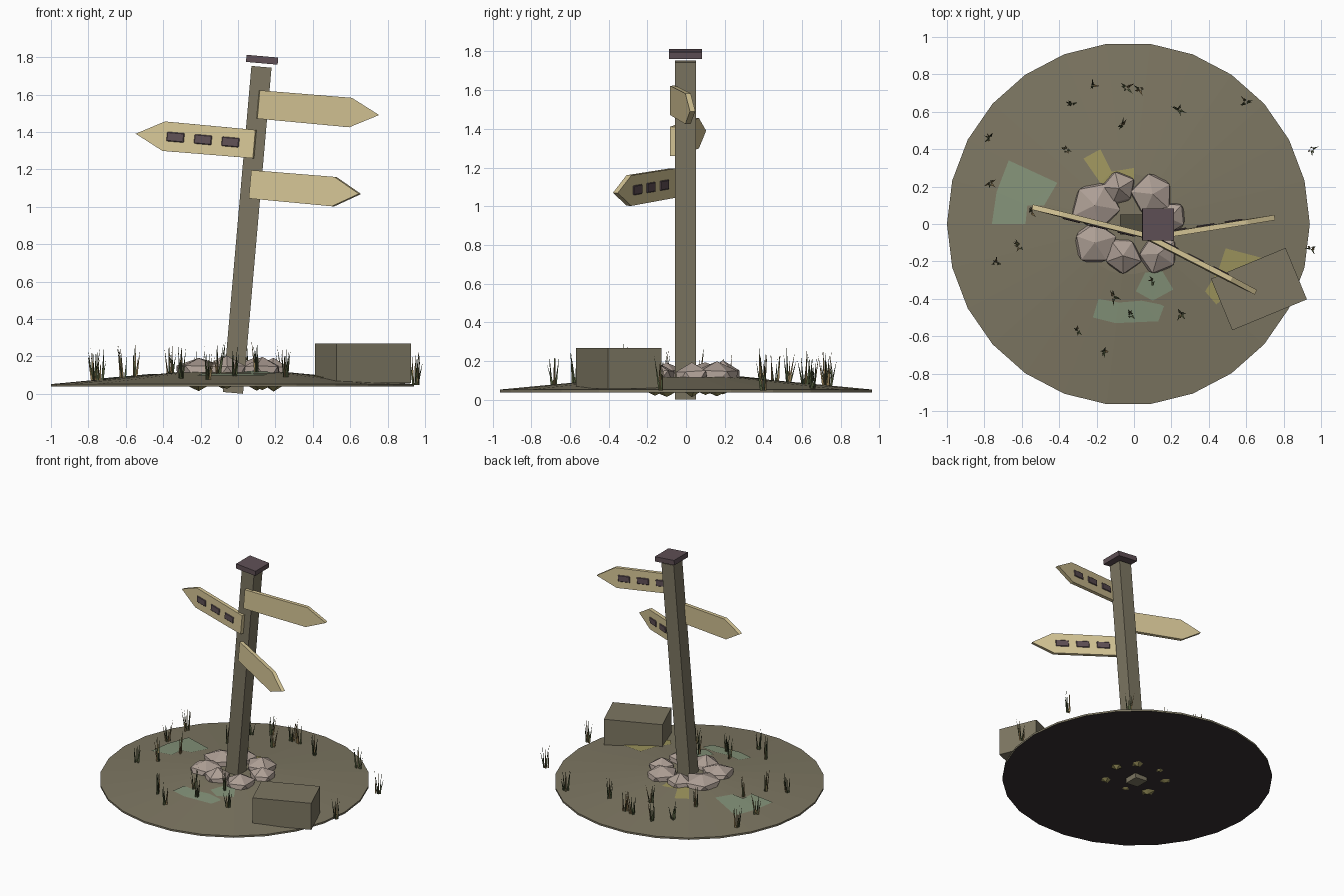
import bpy, bmesh, math, random
from mathutils import Matrix, Vector

cube = bpy.data.objects.get("Cube")
if cube:
    bpy.data.objects.remove(cube, do_unlink=True)
random.seed(4)


def material(name, r, g, b):
    m = bpy.data.materials.new(name)
    m.use_nodes = True
    m.diffuse_color = (r, g, b, 1)
    m.node_tree.nodes["Principled BSDF"].inputs["Base Color"].default_value = (r, g, b, 1)
    return m


EARTH = material("weathered_brown", 0.205, 0.183, 0.122)
SIGN = material("pale_wood", 0.68, 0.57, 0.31)
DARK = material("dark_plum", 0.115, 0.08, 0.092)
SOIL = material("dark_soil", 0.04, 0.031, 0.032)
STONE = material("stone", 0.42, 0.345, 0.30)
MOSS = material("moss_green", 0.23, 0.29, 0.19)
DRY = material("dry_yellow", 0.34, 0.30, 0.11)
BLADE = material("grass_green", 0.075, 0.095, 0.04)
STRAW = material("grass_straw", 0.30, 0.21, 0.09)


def finish(name, bm, mats, matrix=Matrix()):
    bmesh.ops.transform(bm, matrix=matrix, verts=bm.verts)
    mesh = bpy.data.meshes.new(name)
    bm.to_mesh(mesh)
    bm.free()
    for m in mats:
        mesh.materials.append(m)
    obj = bpy.data.objects.new(name, mesh)
    bpy.context.collection.objects.link(obj)
    return obj


def box(name, size, centre, mat, matrix=Matrix(), bevel=0):
    bm = bmesh.new()
    bmesh.ops.create_cube(bm, size=1)
    bmesh.ops.scale(bm, vec=size, verts=bm.verts)
    if bevel:
        bmesh.ops.bevel(bm, geom=bm.edges[:], offset=bevel, segments=1, affect='EDGES')
    return finish(name, bm, [mat], matrix @ Matrix.Translation(centre))


# Mound: stacked rings with a dark underside
MID = Vector((-0.03, 0, 0))
SIDES = 26


def ground_z(x, y):
    r = math.hypot(x - MID.x, y)
    return 0.052 + 0.066 * max(0, min(1, (0.97 - r) / 0.7))


bm = bmesh.new()
rings = []
for r, z in ((0.97, 0.038), (0.97, 0.052), (0.62, 0.085), (0.27, 0.118)):
    rings.append([bm.verts.new((MID.x + r * math.cos(a), r * math.sin(a), z))
                  for a in (i * math.tau / SIDES for i in range(SIDES))])
for lo, hi in zip(rings, rings[1:]):
    for i in range(SIDES):
        j = (i + 1) % SIDES
        bm.faces.new((lo[i], lo[j], hi[j], hi[i]))
bm.faces.new(rings[-1])
bm.faces.new(rings[0][::-1]).material_index = 1
finish("ground_mound", bm, [EARTH, SOIL])

# Ground patches: thin plates lying on the slope
patches = (
    ("moss_patch_left", MOSS, ((-.67, .34), (-.41, .22), (-.48, .1), (-.57, .1), (-.58, 0), (-.76, 0), (-.735, .17))),
    ("moss_patch_front", MOSS, ((-.22, -.5), (-.19, -.4), (-.08, -.42), (.04, -.41), (.14, -.43), (.16, -.44), (.13, -.52), (-.1, -.53))),
    ("moss_patch_near", MOSS, ((.01, -.36), (.06, -.26), (.15, -.25), (.21, -.35), (.1, -.41))),
    ("dry_patch_back", DRY, ((-.27, .35), (-.18, .4), (-.12, .28), (0, .3), (0, .22), (-.18, .22))),
    ("dry_patch_right", DRY, ((.49, -.13), (.68, -.18), (.6, -.3), (.44, -.43), (.38, -.36), (.45, -.25))),
)
for name, mat, outline in patches:
    bm = bmesh.new()
    face = bm.faces.new([bm.verts.new((x, y, ground_z(x, y) + 0.005)) for x, y in outline])
    face.normal_update()
    if face.normal.z < 0:
        face.normal_flip()
    bmesh.ops.triangulate(bm, faces=bm.faces[:])
    finish(name, bm, [mat])

# Leaning post and cap
LEAN = Matrix.Translation((-0.027, 0, 0.005)) @ Matrix.Rotation(math.radians(5), 4, 'Y')
box("post", (0.108, 0.108, 1.75), (0, -0.002, 0.875), EARTH, LEAN)
box("post_cap", (0.17, 0.172, 0.038), (0, -0.002, 1.788), DARK, LEAN)


# Pointed boards, each with three dark plates on one face
def board(name, z, yaw):
    place = LEAN @ Matrix.Translation((0, -0.068, z)) @ Matrix.Rotation(math.radians(yaw), 4, 'Z')
    half, thick = 0.076, 0.028
    bm = bmesh.new()
    outline = ((0, -half), (0.5, -half - 0.003), (0.655, 0), (0.5, half + 0.003), (0, half))
    face = bm.faces.new([bm.verts.new((x, -thick / 2, h)) for x, h in outline])
    out = bmesh.ops.extrude_face_region(bm, geom=[face])
    moved = [v for v in out["geom"] if isinstance(v, bmesh.types.BMVert)]
    bmesh.ops.translate(bm, vec=(0, thick, 0), verts=moved)
    bmesh.ops.recalc_face_normals(bm, faces=bm.faces)
    finish(name, bm, [SIGN], place)
    for i in range(3):
        box(f"{name}_mark_{i + 1}", (0.096, 0.009, 0.05), (0.13 + 0.152 * i, thick / 2 + 0.003, 0),
            DARK, place, bevel=0.004)


board("upper_board", 1.548, 9)
board("middle_board", 1.335, 166)
board("lower_board", 1.119, -27)

# Block lying on the mound
box("block", (0.432, 0.298, 0.21), (0, 0, 0), EARTH,
    Matrix.Translation((0.668, -0.348, 0.163)) @ Matrix.Rotation(math.radians(22.5), 4, 'Z'))

# Ring of faceted stones round the post foot
stones = ((-.21, .1, .14), (-.08, .19, .095), (.1, .16, .12), (.19, .03, .1),
          (.13, -.16, .115), (-.06, -.17, .11), (-.21, -.1, .12))
for n, (x, y, r) in enumerate(stones):
    bm = bmesh.new()
    bmesh.ops.create_icosphere(bm, subdivisions=1, radius=1)
    for v in bm.verts:
        v.co *= random.uniform(0.9, 1.12)
    spin = Matrix.Rotation(random.uniform(0, math.tau), 4, 'Z')
    bmesh.ops.transform(bm, matrix=spin, verts=bm.verts)
    for f in bm.faces:
        f.normal_update()
        f.material_index = 1 if f.normal.z < -0.4 else 0
    finish(f"stone_{n + 1}", bm, [STONE, DRY],
           Matrix.Translation((x, y, 0.108)) @ Matrix.Diagonal((r, r, 0.088, 1)))

# Grass tufts made of thin tapered blades
tufts = ((-.33, .64), (-.22, .74), (-.04, .73), (.03, .72), (.24, .61), (.6, .65), (-.77, .46),
         (-.36, .4), (-.06, .53), (-.77, .22), (-.55, .06), (-.61, -.12), (-.74, -.21), (-.3, -.57),
         (-.16, -.68), (-.11, -.39), (-.02, -.48), (.1, -.3), (.25, -.48), (.95, .4), (.95, -.13))
for n, (x, y) in enumerate(tufts):
    bm = bmesh.new()
    for _ in range(6):
        height = random.uniform(0.1, 0.19)
        a = random.uniform(0, math.tau)
        out = Vector((math.cos(a), math.sin(a), 0))
        foot = out * random.uniform(0.004, 0.016)
        tip = foot + out * random.uniform(0.005, 0.035) + Vector((0, 0, height))
        base = [bm.verts.new(foot + 0.007 * Vector((math.cos(a + t), math.sin(a + t), 0)))
                for t in (0, math.tau / 3, math.tau * 2 / 3)]
        top = bm.verts.new(tip)
        colour = random.choice((0, 0, 1))
        for i in range(3):
            bm.faces.new((base[i], base[(i + 1) % 3], top)).material_index = colour
    finish(f"grass_tuft_{n + 1}", bm, [BLADE, STRAW],
           Matrix.Translation((x, y, ground_z(x, y) - 0.005)))
